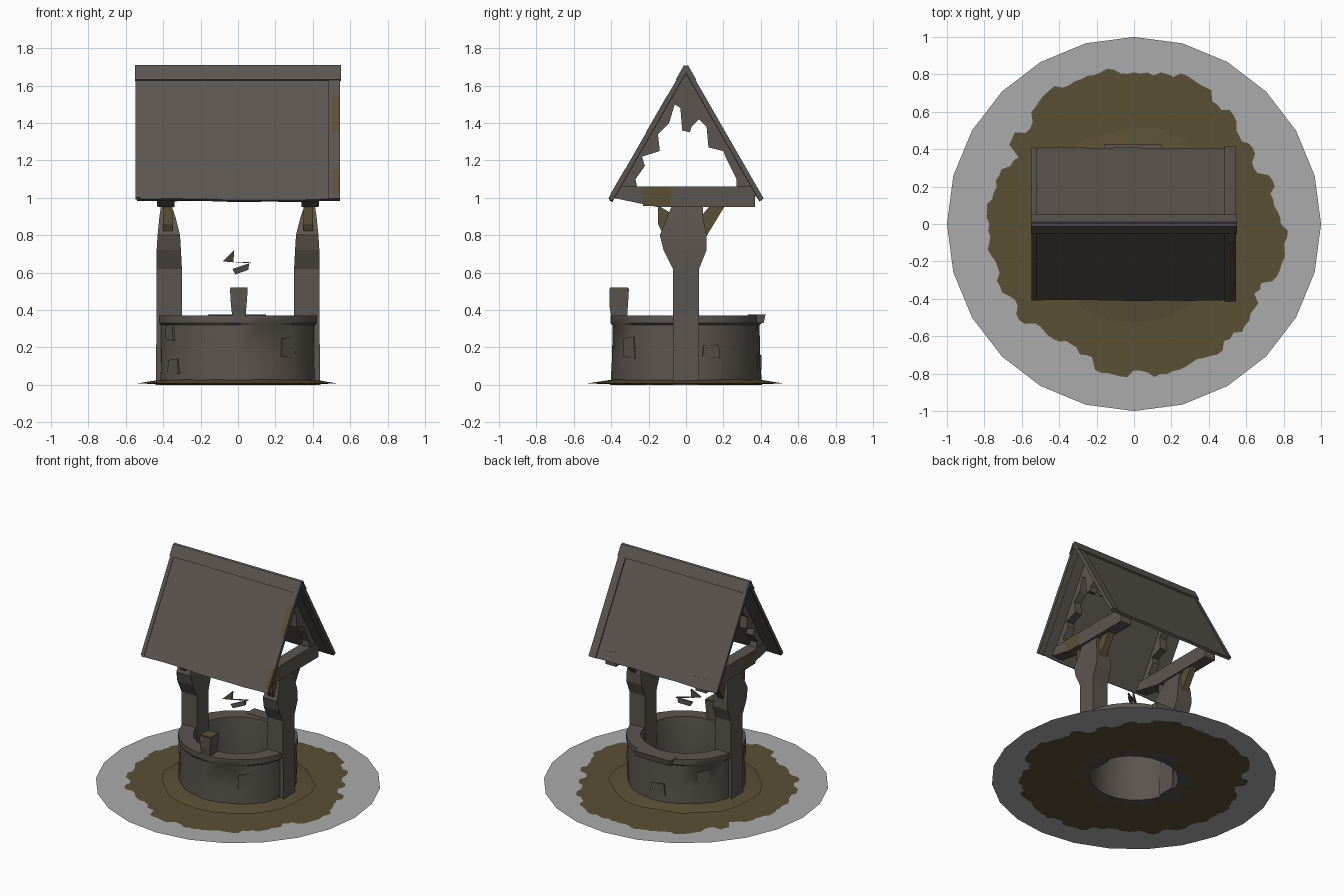
import bpy, bmesh, math, random
from mathutils import Vector

random.seed(4)
old = bpy.data.objects.get("Cube")
if old:
    bpy.data.objects.remove(old, do_unlink=True)


def material(name, r, g, b):
    m = bpy.data.materials.new(name)
    m.use_nodes = True
    m.diffuse_color = (r, g, b, 1)
    bsdf = next(n for n in m.node_tree.nodes if n.type == 'BSDF_PRINCIPLED')
    bsdf.inputs['Base Color'].default_value = (r, g, b, 1)
    bsdf.inputs['Roughness'].default_value = 1
    return m


STONE = material("weathered_stone", .105, .091, .078)
MOSS = material("olive_moss", .105, .08, .036)
GREY = material("pale_ground", .41, .41, .41)


def finish(name, bm, mats, smooth=False):
    """Turn a bmesh into an object, optionally smooth with sharp edges kept."""
    mesh = bpy.data.meshes.new(name)
    bm.to_mesh(mesh)
    bm.free()
    for m in mats:
        mesh.materials.append(m)
    ob = bpy.data.objects.new(name, mesh)
    bpy.context.collection.objects.link(ob)
    if smooth:
        bpy.ops.object.select_all(action='DESELECT')
        ob.select_set(True)
        bpy.context.view_layer.objects.active = ob
        bpy.ops.object.shade_smooth_by_angle(angle=math.radians(35))
    return ob


def loft(name, rings, mat, closed=False, smooth=False):
    """Skin rings of points; closed joins the last ring to the first."""
    bm = bmesh.new()
    vs = [[bm.verts.new(p) for p in ring] for ring in rings]
    n = len(vs[0])
    pairs = list(zip(vs, vs[1:])) + ([(vs[-1], vs[0])] if closed else [])
    for a, b in pairs:
        for i in range(n):
            j = (i + 1) % n
            bm.faces.new((a[i], a[j], b[j], b[i]))
    if not closed:
        bm.faces.new(vs[0])
        bm.faces.new(vs[-1])
    bmesh.ops.recalc_face_normals(bm, faces=bm.faces)
    return finish(name, bm, [mat], smooth)


def prism(name, outline, x0, x1, mat):
    """Extrude a y-z outline along x."""
    return loft(name, [[(x, y, z) for y, z in outline] for x in (x0, x1)], mat)


def box_rings(sections, s=1):
    return [[(s * x0, y0, z), (s * x1, y0, z), (s * x1, y1, z), (s * x0, y1, z)]
            for z, x0, x1, y0, y1 in sections]


# Ground: flat disc with a ragged moss ring and an open shaft
REACH = [.81, .72, .79, .84, .83, .75, .81, .78, .76, .79, .79, .77]
STEPS = 144
bm = bmesh.new()
rows = []
wobble = 0
for i in range(STEPS):
    a = math.tau * i / STEPS
    k, t = divmod(i / STEPS * len(REACH), 1)
    base = REACH[int(k)] * (1 - t) + REACH[(int(k) + 1) % len(REACH)] * t
    if i % 3 == 0:
        wobble = random.uniform(-.035, .035)
    ragged = base + wobble + random.uniform(-.008, .008)
    half = math.pi / 24
    edge = math.cos(half) / math.cos(a % (2 * half) - half)
    rows.append([bm.verts.new((r * math.cos(a), r * math.sin(a), 0))
                 for r in (.33, ragged, edge)])
for a, b in zip(rows, rows[1:] + rows[:1]):
    for k in (0, 1):
        bm.faces.new((a[k], a[k + 1], b[k + 1], b[k])).material_index = k
finish("ground_disc", bm, [MOSS, GREY])


def ring(r, z, n=24, jitter=0, sy=.94):
    out = []
    for i in range(n):
        a, q = math.tau * i / n, r + random.uniform(-jitter, jitter)
        out.append((q * math.cos(a), q * sy * math.sin(a), z))
    return out


# Well wall with a slight lip, and a low skirt of soil around it
loft("well_wall", [ring(.425, 0, jitter=.008), ring(.42, .16, jitter=.004),
                   ring(.42, .32, jitter=.004), ring(.43, .33), ring(.43, .372),
                   ring(.32, .372, jitter=.006), ring(.31, .18, jitter=.004),
                   ring(.32, 0)], STONE, closed=True, smooth=True)
loft("soil_skirt", [ring(.40, .03, sy=.95), ring(.54, .008, jitter=.02, sy=.95),
                    ring(.40, .002, sy=.95)], MOSS, closed=True)

# Loose stones in the wall and a rim slab at the back
for i, (deg, z, w, h) in enumerate([(-50, .2, .1, .12), (-150, .28, .08, .09),
                                    (20, .18, .1, .07), (95, .12, .12, .09),
                                    (215, .1, .1, .08), (140, .24, .1, .08)]):
    a = math.radians(deg)
    out, side = Vector((math.cos(a), math.sin(a) * .94, 0)), Vector((-math.sin(a), math.cos(a), 0))
    stone = [[out * r + side * (w * u) + Vector((0, 0, z + h * v))
              for u, v in ((-.5, -.4), (.5, -.5), (.4, .5), (-.45, .4))] for r in (.38, .425)]
    loft("wall_stone_%d" % (i + 1), stone, STONE)
loft("rim_slab", box_rings([(.33, -.15, .14, .35, .415), (.375, -.16, .15, .33, .425)]), STONE)

# Stone stub on the front rim, with a mossy cap
loft("rim_stub", box_rings([(.36, -.03, .04, -.40, -.315), (.43, -.038, .046, -.41, -.31),
                            (.515, -.043, .052, -.41, -.305)]), STONE)
loft("rim_stub_moss", box_rings([(.513, -.04, .05, -.405, -.31),
                                 (.52, -.04, .05, -.405, -.31)]), MOSS)

# Posts, beams, braces and ragged gable frames on both sides
POST = [(0, .29, .44, -.07, .07), (.37, .30, .435, -.07, .07), (.62, .30, .435, -.07, .07),
        (.72, .305, .435, -.12, .11), (.80, .31, .43, -.14, .11),
        (.90, .335, .42, -.10, .09), (.97, .36, .41, -.07, .09)]
BEAM = [(-.39, 1.0), (-.36, 1.06), (.37, 1.06), (.37, .95), (-.15, .95)]
GABLE = [(-.39, 1.0), (0, 1.685), (.39, 1.0), (.27, 1.05), (.27, 1.1), (.215, 1.21),
         (.20, 1.25), (.12, 1.27), (.11, 1.38), (.07, 1.42), (.03, 1.38), (.02, 1.35),
         (-.02, 1.36), (-.03, 1.48), (-.06, 1.5), (-.09, 1.4), (-.15, 1.34),
         (-.14, 1.25), (-.235, 1.22), (-.22, 1.17), (-.27, 1.1), (-.26, 1.05)]
for label, s in (("left", 1), ("right", -1)):
    loft(label + "_post", box_rings(POST, s), STONE)
    prism(label + "_beam", BEAM, s * .34, s * .43, STONE)
    prism(label + "_beam_moss", [(-.23, .955), (-.23, 1.06), (-.08, 1.06), (-.08, .955)],
          s * .425, s * .434, MOSS)
    prism(label + "_gable_frame", GABLE, s * .36, s * .42, STONE)
    prism(label + "_front_brace", [(-.10, .76), (-.15, .86), (-.15, .96), (-.05, .9)],
          s * .35, s * .40, MOSS)
    prism(label + "_back_brace", [(.10, .78), (.08, .9), (.13, .96), (.21, .96)],
          s * .35, s * .40, MOSS)

# Roof slopes: t runs from ridge (0) to eave (1), lift is out along the normal
APEX, DROP, RUN = 1.695, .705, .405


def slope_slab(name, side, x0, x1, t0, t1, lift, thick, mat, sag=0):
    n = Vector((0, side * DROP, RUN)).normalized()
    xs = [x0 + (x1 - x0) * i / 6 for i in range(7)]
    rings = []
    for x in xs:
        te = t1 + random.uniform(-sag, sag)
        a = Vector((x, side * RUN * t0, APEX - DROP * t0))
        b = Vector((x, side * RUN * te, APEX - DROP * te))
        rings.append([a + n * lift, b + n * lift, b + n * (lift - thick), a + n * (lift - thick)])
    return loft(name, rings, mat)


for label, s in (("front", -1), ("back", 1)):
    slope_slab(label + "_roof_slope", s, -.54, .50, 0, 1, .004, .02, STONE, .008)
    slope_slab(label + "_edge_board", s, .485, .545, 0, 1, .012, .026, STONE)
    slope_slab(label + "_end_trim", s, -.548, -.52, 0, .99, .008, .022, STONE)
    slope_slab(label + "_ridge_cap", s, -.55, .55, -.01, .1, .016, .014, STONE)
slope_slab("front_board_moss", -1, .50, .54, .22, .5, .014, .004, MOSS)
slope_slab("front_board_low_moss", -1, .51, .54, .78, .97, .014, .004, MOSS)

# Broken scraps hanging over the shaft
for name, pts, mat in (
        ("hanging_moss_scrap", [(-.08, .66), (-.02, .72), (-.025, .655)], MOSS),
        ("hanging_stone_scrap", [(-.03, .62), (.06, .65), (.055, .615), (-.015, .59)], STONE),
        ("hanging_thread", [(-.08, .66), (.07, .655), (.07, .65)], STONE)):
    loft(name, [[(x, y + x * .6, z) for x, z in pts] for y in (-.03, -.015)], mat)
